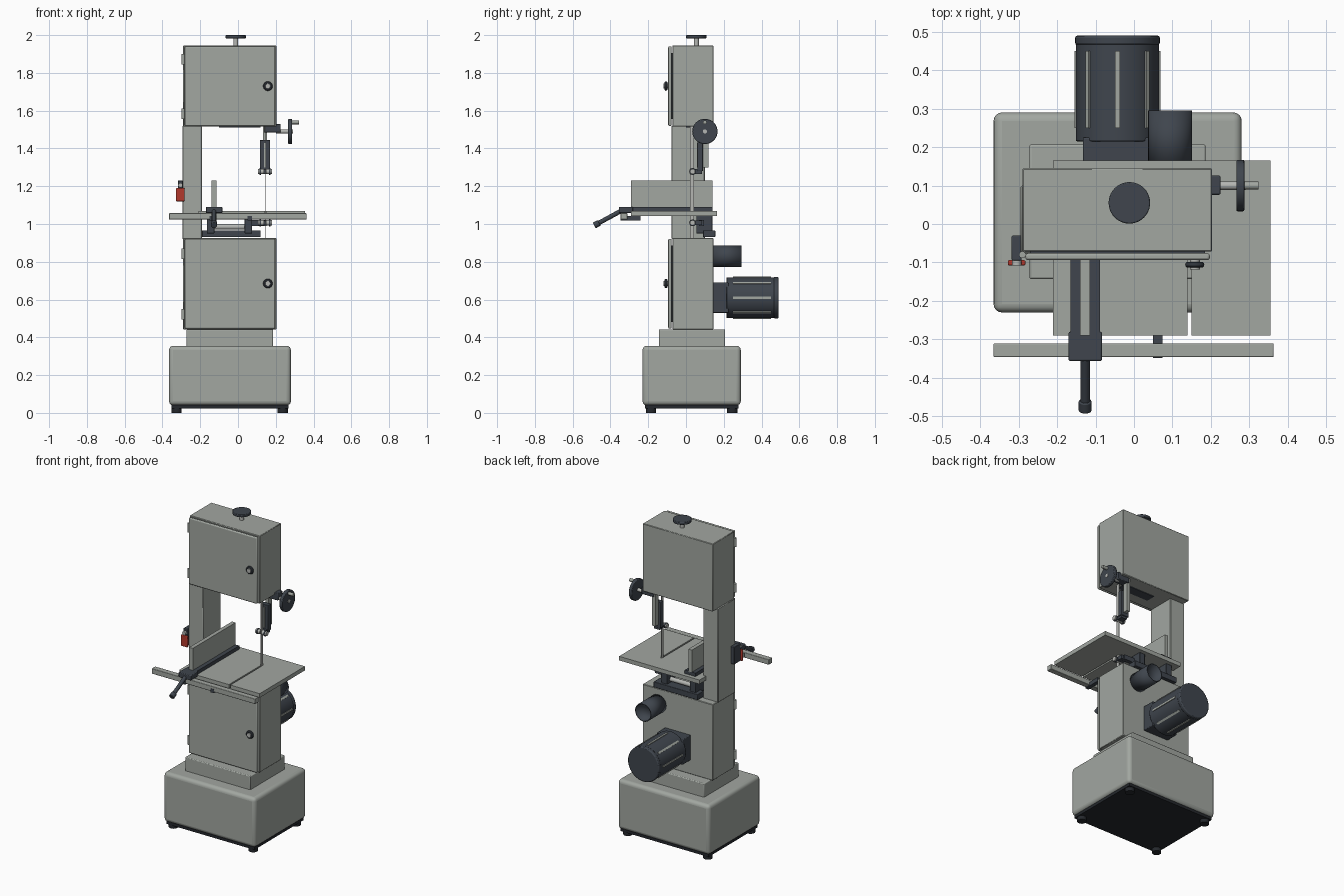
import bpy, math
from mathutils import Vector, Matrix


def material(name, rgb):
    m = bpy.data.materials.new(name)
    m.diffuse_color = (*rgb, 1)
    return m


GREY = material("body grey", (0.36, 0.385, 0.355))
DARK = material("dark iron", (0.05, 0.06, 0.075))
BLACK = material("black rubber", (0.018, 0.021, 0.026))
STEEL = material("bright steel", (0.46, 0.47, 0.45))
RED = material("switch red", (0.45, 0.04, 0.025))


def finish(ob, name, mat, bevel=0, seg=2):
    ob.name = name
    ob.data.materials.append(mat)
    if bevel:
        b = ob.modifiers.new("bevel", 'BEVEL')
        b.width, b.segments = bevel, seg
    bpy.ops.object.shade_smooth_by_angle(angle=math.radians(35))
    return ob


def box(name, x, y, z, mat, bevel=0, seg=2):
    """Box from (min, max) ranges on each axis."""
    bpy.ops.mesh.primitive_cube_add(size=1)
    ob = bpy.context.object
    ob.data.transform(Matrix.Translation([sum(r) / 2 for r in (x, y, z)])
                      @ Matrix.Diagonal([r[1] - r[0] for r in (x, y, z)] + [1]))
    return finish(ob, name, mat, bevel, seg)


def rod(name, a, b, r, mat, sides=32, bevel=0):
    """Cylinder between two points."""
    a, b = Vector(a), Vector(b)
    d = b - a
    bpy.ops.mesh.primitive_cylinder_add(vertices=sides, radius=r, depth=d.length)
    ob = bpy.context.object
    ob.matrix_world = Matrix.Translation((a + b) / 2) @ d.to_track_quat('Z', 'Y').to_matrix().to_4x4()
    return finish(ob, name, mat, bevel)


# Stand: feet, bottom plate, rounded base, plinth
for fx in (-0.325, 0.237):
    for fy in (-0.185, 0.245):
        rod("foot", (fx, fy, 0), (fx, fy, 0.03), 0.027, BLACK, 24)
box("bottom_plate", (-0.352, 0.267), (-0.217, 0.277), (0.024, 0.042), BLACK)
box("base", (-0.365, 0.28), (-0.23, 0.29), (0.04, 0.355), GREY, 0.022, 4)
box("plinth", (-0.272, 0.186), (-0.143, 0.207), (0.35, 0.442), GREY, 0.005)

# Wheel housings with doors, hinges and door knobs
for part, z0, z1, knob, hinges in (("lower", 0.442, 0.925, 0.685, (0.522, 0.842)),
                                   ("upper", 1.515, 1.945, 1.73, (1.583, 1.872))):
    box(part + "_housing", (-0.29, 0.203), (-0.072, 0.145), (z0, z1), GREY, 0.003, 1)
    box(part + "_door", (-0.282, 0.197), (-0.094, -0.076), (z0 + 0.004, z1 - 0.004), GREY, 0.006)
    box(part + "_door_seal", (-0.27, 0.185), (-0.08, -0.07), (z0 + 0.04, z1 - 0.04), DARK)
    rod(part + "_knob_stem", (0.158, -0.09, knob), (0.158, -0.118, knob), 0.013, STEEL)
    bpy.ops.mesh.primitive_torus_add(location=(0.158, -0.106, knob), rotation=(math.pi / 2, 0, 0),
                                     major_radius=0.017, minor_radius=0.008,
                                     major_segments=32, minor_segments=10)
    finish(bpy.context.object, part + "_knob_ring", DARK)
    for h in hinges:
        rod(part + "_hinge", (-0.29, -0.08, h - 0.028), (-0.29, -0.08, h + 0.028), 0.009, GREY, 16)

# Column and the slot under the upper housing
box("column", (-0.295, -0.19), (-0.077, 0.1), (0.92, 1.52), GREY, 0.004, 1)
box("housing_slot", (-0.1, 0.12), (0.0, 0.06), (1.511, 1.516), DARK)

# Blade tension knob
rod("tension_stem", (-0.012, 0.055, 1.94), (-0.012, 0.055, 1.99), 0.013, STEEL)
rod("tension_knob", (-0.012, 0.055, 1.983), (-0.012, 0.055, 2.0), 0.054, DARK, 40, 0.003)

# Blade
box("blade", (0.1435, 0.1465), (0.02, 0.042), (0.92, 1.52), STEEL)

# Table in three pieces, leaving the blade slot open at the front
TZ = (1.042, 1.068)
box("table_left", (-0.21, 0.139), (-0.29, 0.165), TZ, GREY)
box("table_right", (0.149, 0.355), (-0.29, 0.165), TZ, GREY)
box("table_back", (0.139, 0.149), (0.045, 0.165), TZ, GREY)

# Front rail and its brackets
box("rail", (-0.365, 0.363), (-0.346, -0.31), (1.024, 1.057), GREY, 0.003)
for bx in (-0.14, 0.062):
    box("rail_bracket", (bx - 0.012, bx + 0.012), (-0.348, -0.24), (1.018, 1.042), DARK)

# Rip fence with clamp head and lever
box("fence_bar", (-0.165, -0.089), (-0.29, 0.14), (1.068, 1.09), DARK)
box("fence_plate", (-0.14, -0.115), (-0.29, 0.14), (1.085, 1.23), GREY)
box("fence_clamp", (-0.17, -0.083), (-0.356, -0.28), (1.058, 1.09), DARK, 0.004)
rod("fence_lever", (-0.127, -0.35, 1.066), (-0.127, -0.468, 1.002), 0.012, DARK, 20)
rod("fence_grip", (-0.127, -0.46, 1.006), (-0.127, -0.486, 0.992), 0.017, DARK, 20, 0.003)

# Table trunnion
box("trunnion_beam", (-0.19, 0.12), (0.09, 0.155), (0.93, 0.966), DARK, 0.003)
for tx in (-0.145, 0.055):
    box("trunnion_post", (tx - 0.02, tx + 0.02), (0.055, 0.14), (0.95, 1.043), DARK, 0.003)
rod("trunnion_screw", (-0.125, 0.1, 0.985), (0.035, 0.1, 0.985), 0.014, STEEL, 20)

# Upper blade guide
box("guide_post", (0.132, 0.154), (0.088, 0.12), (1.3, 1.515), GREY)
box("guide_shield", (0.116, 0.17), (0.06, 0.09), (1.28, 1.445), DARK, 0.003)
box("guide_strip", (0.138, 0.148), (0.057, 0.062), (1.3, 1.43), GREY)


def blade_guide(name, z):
    box(name + "_block", (0.125, 0.165), (0.045, 0.085), (z - 0.012, z + 0.012), DARK)
    for s in (-1, 1):
        rod(name + "_roller", (0.143 + s * 0.006, 0.035, z), (0.143 + s * 0.038, 0.035, z), 0.014, STEEL, 20)
        rod(name + "_collar", (0.143 + s * 0.022, 0.035, z), (0.143 + s * 0.03, 0.035, z), 0.018, DARK, 20)


blade_guide("upper_guide", 1.278)
blade_guide("lower_guide", 1.006)
box("lower_guide_arm", (0.06, 0.15), (0.07, 0.095), (0.99, 1.02), DARK)

# Guide height handwheel
box("wheel_bracket", (0.14, 0.225), (0.076, 0.126), (1.484, 1.53), DARK, 0.004)
rod("wheel_shaft", (0.2, 0.1, 1.49), (0.29, 0.1, 1.49), 0.011, STEEL, 20)
rod("handwheel", (0.266, 0.1, 1.49), (0.287, 0.1, 1.49), 0.067, DARK, 40, 0.004)
rod("wheel_handle", (0.285, 0.1, 1.538), (0.323, 0.1, 1.538), 0.01, GREY, 20)

# Switch on the column
box("switch_box", (-0.318, -0.292), (-0.095, -0.03), (1.12, 1.23), DARK, 0.003)
rod("switch_pin", (-0.305, -0.09, 1.205), (-0.305, -0.108, 1.205), 0.012, STEEL, 16)
box("switch_paddle", (-0.328, -0.282), (-0.108, -0.094), (1.12, 1.19), RED, 0.004)

# Motor with mount, end cap and cooling strips
MX, MZ, MR = -0.043, 0.61, 0.108
box("motor_mount", (MX - 0.09, MX + 0.09), (0.14, 0.225), (0.53, 0.69), DARK, 0.004)
rod("motor_body", (MX, 0.215, MZ), (MX, 0.475, MZ), MR, DARK, 48, 0.003)
rod("motor_cap", (MX, 0.465, MZ), (MX, 0.49, MZ), MR + 0.002, DARK, 48, 0.006)
for i in range(8):
    strip = box("motor_strip", (-0.006, 0.006), (0.25, 0.45), (MR - 0.008, MR + 0.004), GREY)
    strip.matrix_world = Matrix.Translation((MX, 0, MZ)) @ Matrix.Rotation(i * math.pi / 4, 4, 'Y')

# Open dust port
bpy.ops.mesh.primitive_cylinder_add(vertices=40, radius=0.057, depth=0.155, end_fill_type='NOTHING',
                                    location=(0.094, 0.2175, 0.83), rotation=(math.pi / 2, 0, 0))
port = finish(bpy.context.object, "dust_port", DARK)
wall = port.modifiers.new("wall", 'SOLIDIFY')
wall.thickness = 0.006
